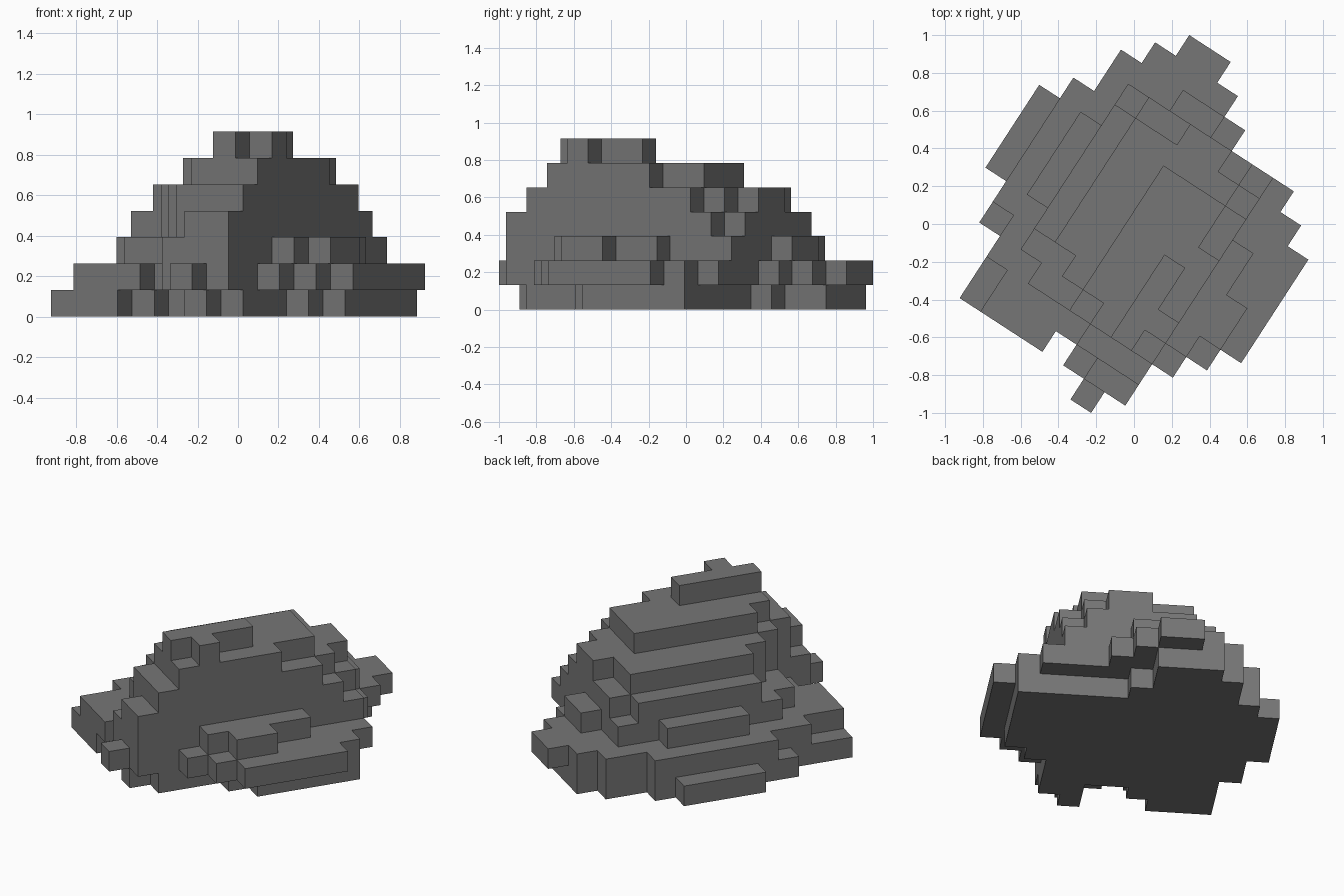
import bpy, bmesh
from math import radians
from mathutils import Matrix, Vector

if "Cube" in bpy.data.objects:
    bpy.data.objects.remove(bpy.data.objects["Cube"])

S = 0.1307            # block size
TURN = radians(-33)   # the block grid is turned about z

# each layer: first column, then (front, back) extent of every column
LAYERS = [
    (0, [(6, 10), (4, 11), (1, 13), (1, 14), (1, 14), (2, 14),
         (3, 12), (3, 11), (1, 11), (2, 11), (5, 11), (6, 11)]),
    (1, [(5, 11), (3, 13), (1, 14), (1, 15), (1, 15), (2, 14),
         (1, 13), (0, 12), (1, 12), (3, 12), (4, 11), (5, 10)]),
    (2, [(6, 10), (4, 12), (3, 12), (3, 13), (3, 13), (1, 12),
         (1, 12), (1, 12), (4, 9), (5, 7)]),
    (3, [(5, 11), (5, 12), (4, 12), (3, 12), (2, 12), (1, 12), (1, 11)]),
    (4, [(5, 11), (4, 11), (3, 12), (2, 12), (2, 11), (2, 10)]),
    (6, [(4, 10), (3, 10), (3, 10), (3, 8)]),
    (8, [(3, 7), (4, 5)]),
]

# filled blocks
cells = {(first + n, j, k)
         for k, (first, cols) in enumerate(LAYERS)
         for n, (a, b) in enumerate(cols)
         for j in range(a, b)}

# outer skin: one quad for every exposed block side
bm = bmesh.new()
verts = {}


def corner(p):
    if p not in verts:
        verts[p] = bm.verts.new(p)
    return verts[p]


for c in sorted(cells):
    for axis in range(3):
        b, d = (axis + 1) % 3, (axis + 2) % 3
        for side in (0, 1):
            near = list(c)
            near[axis] += 1 if side else -1
            if tuple(near) in cells:
                continue
            quad = []
            for s, t in ((0, 0), (1, 0), (1, 1), (0, 1)):
                p = list(c)
                p[axis] += side
                p[b] += s
                p[d] += t
                quad.append(corner(tuple(p)))
            bm.faces.new(quad if side else quad[::-1])

# scale, turn and centre
bm.transform(Matrix.Rotation(TURN, 4, 'Z') @ Matrix.Scale(S, 4))
xs = [v.co.x for v in bm.verts]
ys = [v.co.y for v in bm.verts]
bm.transform(Matrix.Translation(Vector((-(min(xs) + max(xs)) / 2,
                                        -(min(ys) + max(ys)) / 2, 0))))

mesh = bpy.data.meshes.new("block_rock")
bm.to_mesh(mesh)
bm.free()
rock = bpy.data.objects.new("block_rock", mesh)
bpy.context.collection.objects.link(rock)

# dark grey stone
stone = bpy.data.materials.new("dark_stone")
stone.diffuse_color = (0.18, 0.18, 0.18, 1)
stone.use_nodes = True
stone.node_tree.nodes["Principled BSDF"].inputs["Base Color"].default_value = stone.diffuse_color
mesh.materials.append(stone)
